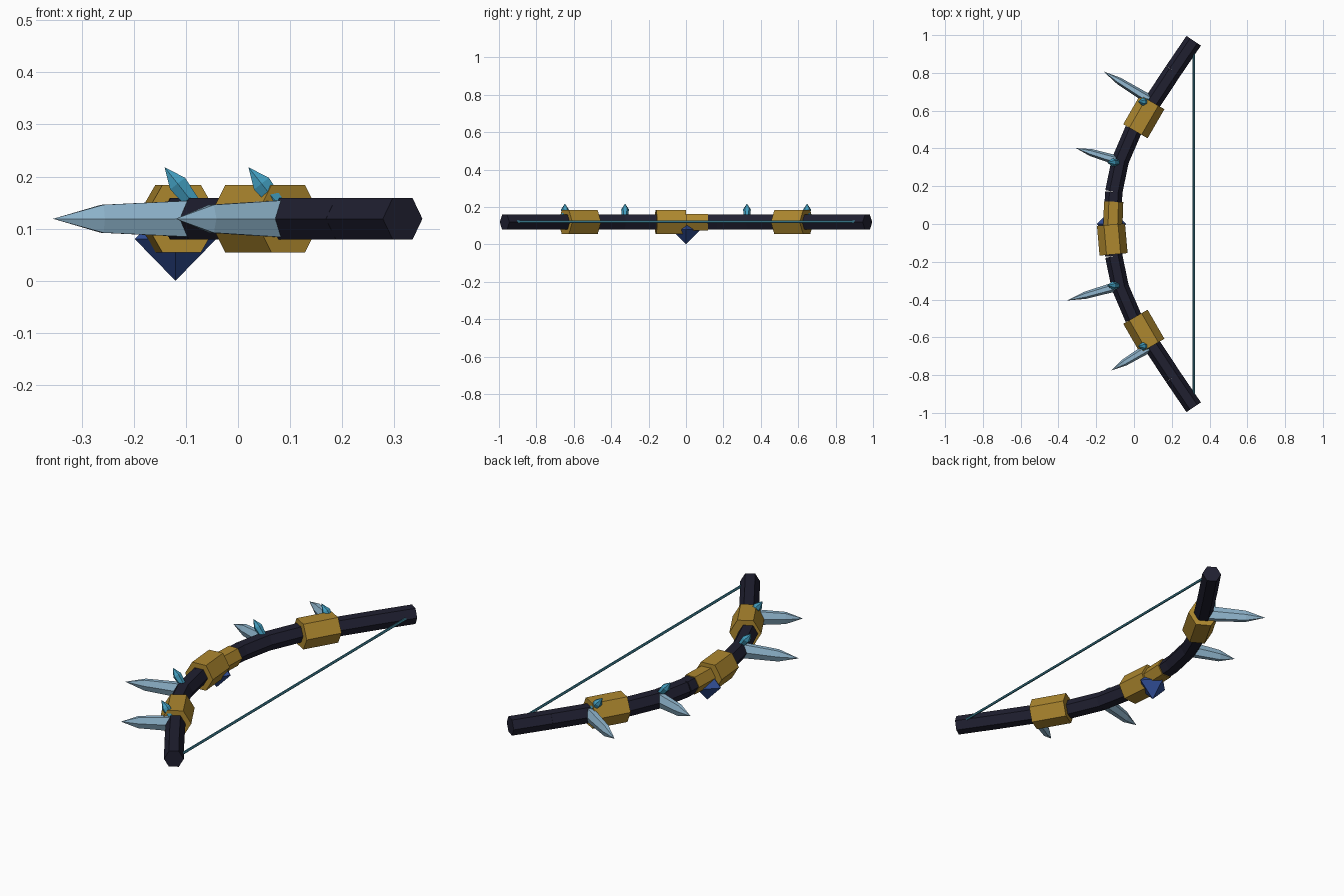
import bpy, bmesh, math
from mathutils import Vector

if "Cube" in bpy.data.objects:
    bpy.data.objects.remove(bpy.data.objects["Cube"])

ZC = 0.119  # height of the bow's centre plane


def material(name, rgb):
    m = bpy.data.materials.new(name)
    m.diffuse_color = (*rgb, 1)
    m.use_nodes = True
    m.node_tree.nodes["Principled BSDF"].inputs["Base Color"].default_value = m.diffuse_color
    return m


DARK = material("dark_wood", (0.014, 0.014, 0.030))
GOLD = material("gold", (0.42, 0.245, 0.028))
PALE = material("pale_ice", (0.28, 0.47, 0.62))
CYAN = material("cyan_crystal", (0.055, 0.34, 0.52))
BLUE = material("blue_gem", (0.03, 0.075, 0.30))
TEAL = material("teal_string", (0.05, 0.24, 0.33))


def loft(name, a, b, stations, mat, sides=6):
    """Straight faceted solid from a to b; stations are (t, side radius, up radius)."""
    a, b = Vector(a), Vector(b)
    d = (b - a).normalized()
    side = d.cross(Vector((0, 0, 1))).normalized()
    up = side.cross(d)
    bm = bmesh.new()
    rings = []
    for t, rs, ru in stations:
        c = a.lerp(b, t)
        if rs == 0:
            rings.append([bm.verts.new(c)])
            continue
        angles = [2 * math.pi * i / sides for i in range(sides)]
        rings.append([bm.verts.new(c + side * rs * math.cos(k) + up * ru * math.sin(k))
                      for k in angles])
    for lo, hi in zip(rings, rings[1:]):
        for i in range(sides):
            j = (i + 1) % sides
            if len(hi) == 1:
                bm.faces.new((lo[i], lo[j], hi[0]))
            elif len(lo) == 1:
                bm.faces.new((lo[0], hi[j], hi[i]))
            else:
                bm.faces.new((lo[i], lo[j], hi[j], hi[i]))
    for ring in (rings[0], rings[-1]):
        if len(ring) > 1:
            bm.faces.new(ring)
    bmesh.ops.recalc_face_normals(bm, faces=bm.faces)
    me = bpy.data.meshes.new(name)
    bm.to_mesh(me)
    bm.free()
    me.materials.append(mat)
    ob = bpy.data.objects.new(name, me)
    bpy.context.collection.objects.link(ob)
    return ob


def prism(name, a, b, r, mat, sides=6):
    return loft(name, a, b, [(0, r, r), (1, r, r)], mat, sides)


def band(name, x, y, angle, half, r):
    """Gold sleeve centred at x, y; angle is measured from +y towards +x."""
    d = Vector((math.sin(angle), math.cos(angle), 0)) * half
    c = Vector((x, y, ZC))
    prism(name, c - d, c + d, r, GOLD)


# Curved limbs, made of straight segments on each half
path = [(-0.115, 0), (-0.107, 0.17), (-0.073, 0.335), (-0.002, 0.5),
        (0.098, 0.645), (0.207, 0.81), (0.316, 0.97)]
for s, tag in ((1, "back"), (-1, "front")):
    for i, (p, q) in enumerate(zip(path, path[1:])):
        prism(f"limb_{tag}_{i}", (p[0], s * p[1], ZC), (q[0], s * q[1], ZC), 0.046, DARK)
    # Sleeve around the middle of each limb
    band(f"limb_sleeve_{tag}", 0.052, s * 0.568, s * math.radians(30), 0.089, 0.0745)

# Grip sleeves
band("grip_sleeve_large", -0.115, -0.082, math.radians(-5), 0.079, 0.0745)
band("grip_sleeve_small", -0.111, 0.02, math.radians(2), 0.098, 0.051)

# Large ice spikes on the outer edge: base point, tip point
spikes = [((0.095, 0.65), (-0.162, 0.808)), ((-0.06, 0.328), (-0.308, 0.402)),
          ((-0.06, -0.321), (-0.355, -0.405)), ((0.095, -0.645), (-0.12, -0.775))]
for i, (a, b) in enumerate(spikes):
    loft(f"ice_spike_{i}", (*a, ZC), (*b, ZC),
         [(0, 0.027, 0.042), (0.68, 0.019, 0.031), (1, 0, 0)], PALE)

# Small crystals leaning outwards on top of the limbs
for x, y in ((0.02, 0.647), (-0.141, 0.326)):
    for s, tag in ((1, "back"), (-1, "front")):
        loft(f"small_crystal_{tag}", (x + 0.066, s * y, 0.135), (x, s * y, 0.218),
             [(0, 0.014, 0.014), (0.62, 0.021, 0.021), (1, 0, 0)], CYAN)

# Gem hanging under the grip
loft("grip_gem", (-0.12, 0, 0.16), (-0.12, 0.00001, 0),
     [(0, 0, 0), (0.5, 0.078, 0.078), (1, 0, 0)], BLUE, 4)

# Bow string
prism("bow_string", (0.317, -0.94, 0.121), (0.317, 0.94, 0.121), 0.0065, TEAL)
